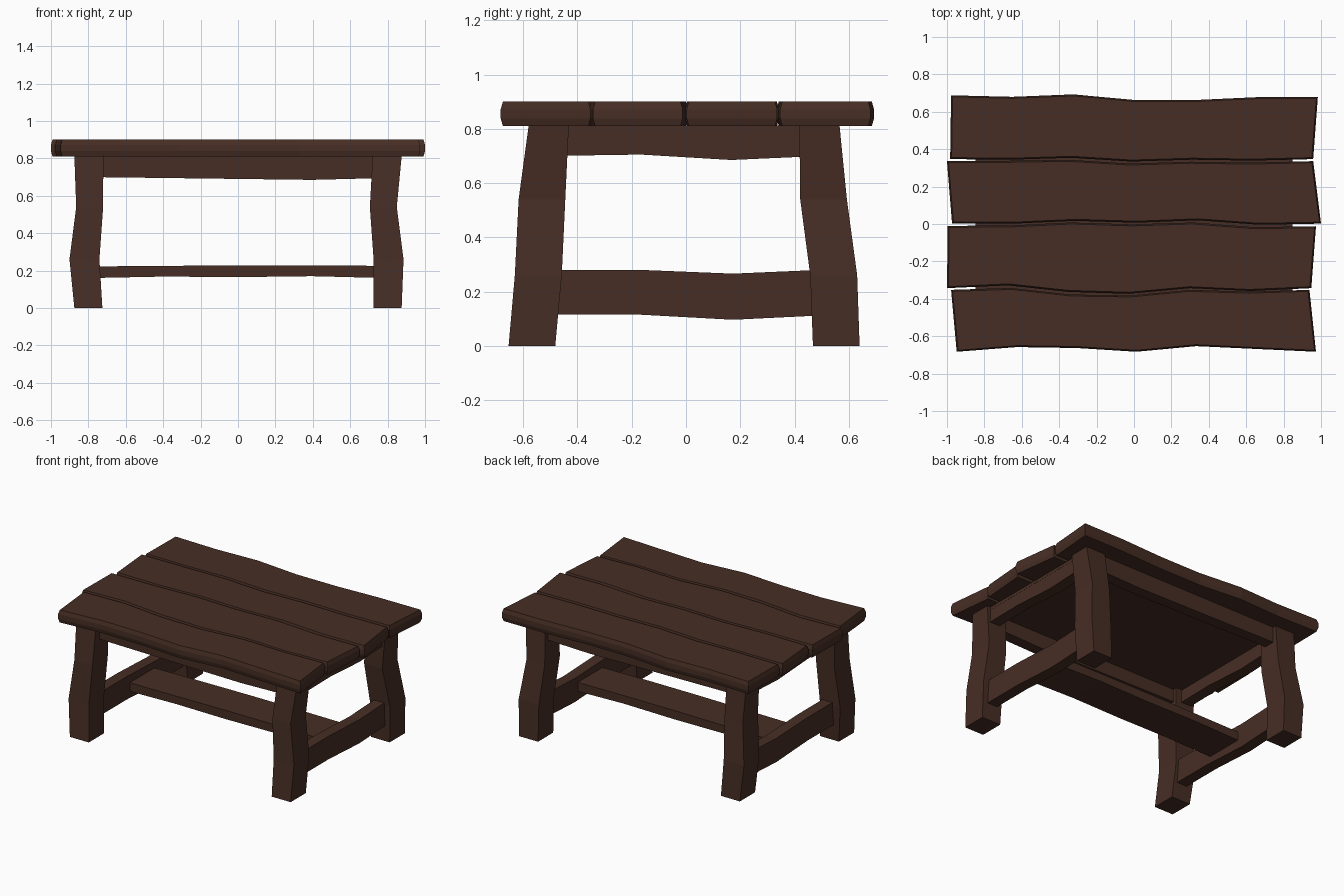
import bpy
import bmesh

cube = bpy.data.objects.get("Cube")
if cube:
    bpy.data.objects.remove(cube, do_unlink=True)

wood = bpy.data.materials.new("dark_brown_wood")
wood.use_nodes = True
colour = (0.062, 0.027, 0.018, 1)
wood.diffuse_color = colour
wood.node_tree.nodes["Principled BSDF"].inputs["Base Color"].default_value = colour


def loft(name, rings):
    """Skin a row of equal rings of points and cap both ends."""
    bm = bmesh.new()
    loops = [[bm.verts.new(p) for p in ring] for ring in rings]
    for a, b in zip(loops, loops[1:]):
        for i in range(len(a)):
            j = (i + 1) % len(a)
            bm.faces.new((a[i], a[j], b[j], b[i]))
    bm.faces.new(loops[0])
    bm.faces.new(loops[-1])
    bmesh.ops.recalc_face_normals(bm, faces=bm.faces)
    mesh = bpy.data.meshes.new(name)
    bm.to_mesh(mesh)
    bm.free()
    mesh.materials.append(wood)
    obj = bpy.data.objects.new(name, mesh)
    bpy.context.collection.objects.link(obj)
    return obj


def plank(name, left, right, front, back):
    """Wavy plank with edges that swell at mid height; ends are (front x, back x)."""
    n = len(front) - 1
    rings = []
    for z, swell in ((0.81, 0), (0.838, 0.008), (0.872, 0.008), (0.9, 0)):
        def edge(ends_l, ends_r, ys, side):
            x0, x1 = ends_l - swell, ends_r + swell
            return [(x0 + (x1 - x0) * i / n, y + side * swell, z)
                    for i, y in enumerate(ys)]
        rings.append(edge(left[0], right[0], front, -1)
                     + edge(left[1], right[1], back, 1)[::-1])
    return loft(name, rings)


def rail(name, along_x, half, centre, width, bottoms, tops):
    """Straight rail with a wavy lower and upper edge."""
    n = len(bottoms) - 1
    rings = []
    for i, (lo, hi) in enumerate(zip(bottoms, tops)):
        t = -half + 2 * half * i / n
        a, b = centre - width / 2, centre + width / 2
        ring = [(a, lo), (b, lo), (b, hi), (a, hi)]
        rings.append([(t, s, z) if along_x else (s, t, z) for s, z in ring])
    return loft(name, rings)


# Table top planks, front to back
plank("top_plank_front", (-0.94, -0.97), (0.965, 0.93),
      (-0.675, -0.65, -0.655, -0.675, -0.645, -0.66, -0.675),
      (-0.36, -0.35, -0.385, -0.39, -0.36, -0.37, -0.36))
plank("top_plank_mid_front", (-0.992, -0.988), (0.94, 0.965),
      (-0.335, -0.32, -0.355, -0.365, -0.335, -0.35, -0.335),
      (-0.018, -0.016, 0, -0.01, 0, -0.025, -0.02))
plank("top_plank_mid_back", (-0.965, -0.992), (0.992, 0.95),
      (0.012, 0.01, 0.025, 0.015, 0.028, 0.004, 0.01),
      (0.328, 0.33, 0.335, 0.315, 0.325, 0.32, 0.328))
plank("top_plank_back", (-0.975, -0.97), (0.95, 0.975),
      (0.355, 0.352, 0.362, 0.342, 0.352, 0.347, 0.355),
      (0.68, 0.672, 0.685, 0.655, 0.655, 0.67, 0.672))

# Thin panel closing the gaps from below
rail("under_panel", True, 0.848, 0, 1.04, (0.79, 0.79), (0.812, 0.812))

# Crooked splayed legs: height, inner x, outer x, inner y, outer y, lean x, lean y
leg_profile = (
    (0, 0.725, 0.875, 0.475, 0.647, 0, -0.007),
    (0.26, 0.733, 0.893, 0.458, 0.631, -0.008, 0),
    (0.54, 0.713, 0.857, 0.433, 0.605, -0.008, -0.012),
    (0.812, 0.72, 0.875, 0.425, 0.573, 0, -0.007),
)
for sx, side in ((1, "left"), (-1, "right")):
    for sy, end in ((-1, "front"), (1, "back")):
        loft(f"{end}_{side}_leg", [
            [(sx * x + dx, sy * y + dy, z)
             for x, y in ((xi, yi), (xo, yi), (xo, yo), (xi, yo))]
            for z, xi, xo, yi, yo, dx, dy in leg_profile])

    # End apron and low end stretcher
    rail(f"{side}_apron", False, 0.5, sx * 0.807, 0.08,
         (0.70, 0.705, 0.685, 0.70), (0.811,) * 4)
    rail(f"{side}_stretcher", False, 0.52, sx * 0.8, 0.08,
         (0.115, 0.115, 0.096, 0.113), (0.28, 0.28, 0.266, 0.281))

# Long aprons under the front and back edges
for sy, end in ((-1, "front"), (1, "back")):
    rail(f"{end}_apron", True, 0.79, sy * 0.502, 0.08,
         (0.70, 0.695, 0.69, 0.685, 0.695), (0.811,) * 5)

# Wide board joining the two end stretchers
rail("centre_stretcher", True, 0.79, 0, 0.28,
     (0.16, 0.168, 0.165, 0.17, 0.16), (0.222, 0.225, 0.228, 0.228, 0.225))
